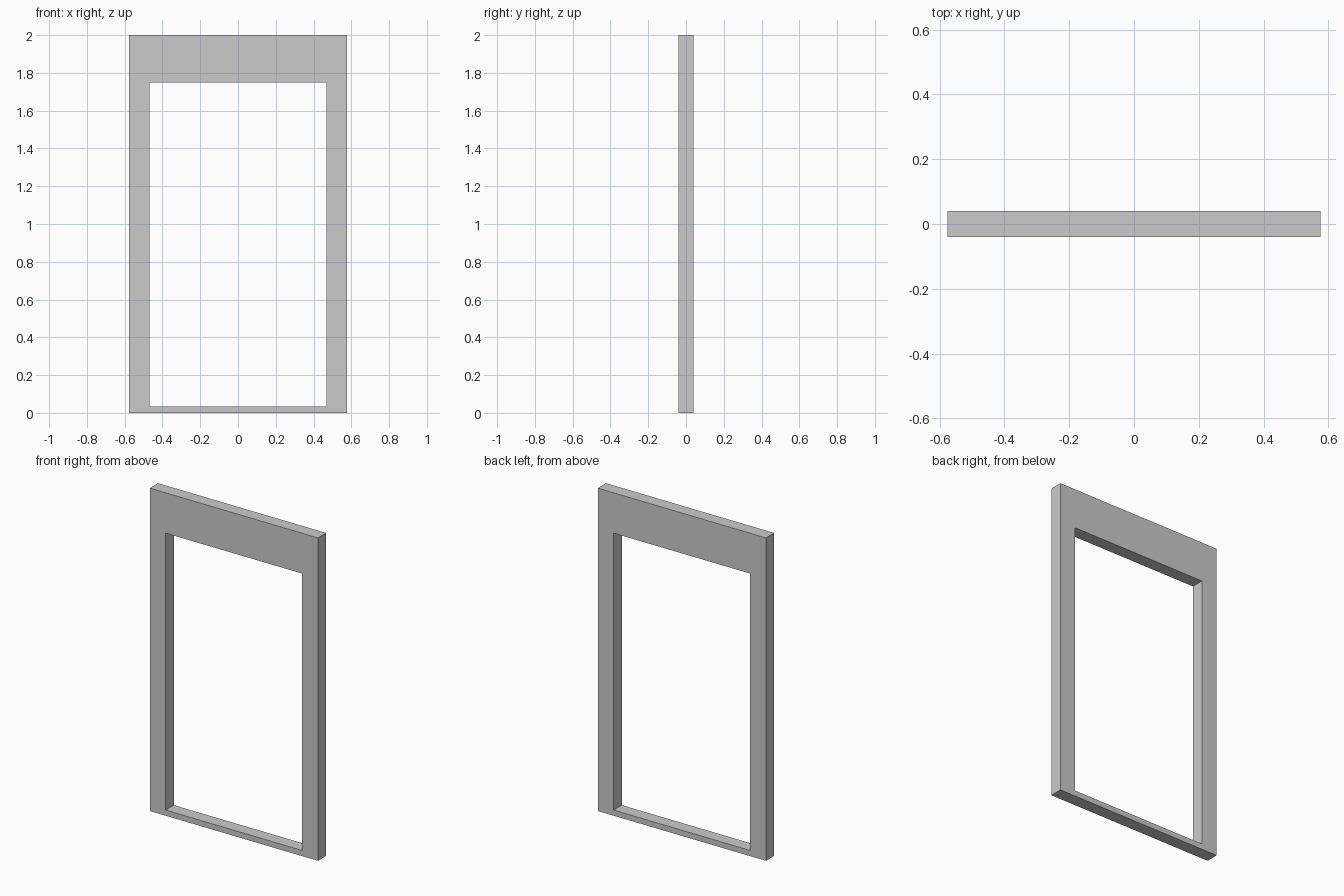
import bpy
import bmesh

if "Cube" in bpy.data.objects:
    bpy.data.objects.remove(bpy.data.objects["Cube"])

HALF_DEPTH = 0.04


def rectangle(half_width, bottom, top):
    return [(-half_width, bottom), (half_width, bottom),
            (half_width, top), (-half_width, top)]


# Front profile: outer border and the opening (deep header, thin sill)
outer = rectangle(0.576, 0.0, 2.0)
inner = rectangle(0.468, 0.035, 1.75)

bm = bmesh.new()
out_v = [bm.verts.new((x, -HALF_DEPTH, z)) for x, z in outer]
in_v = [bm.verts.new((x, -HALF_DEPTH, z)) for x, z in inner]

# Front face ring
ring = []
for i in range(4):
    j = (i + 1) % 4
    ring.append(bm.faces.new((out_v[i], out_v[j], in_v[j], in_v[i])))

# Thickness, keeping the front ring as the closed front side
result = bmesh.ops.extrude_face_region(bm, geom=ring, use_keep_orig=True)
back = [g for g in result["geom"] if isinstance(g, bmesh.types.BMVert)]
bmesh.ops.translate(bm, verts=back, vec=(0, 2 * HALF_DEPTH, 0))
bmesh.ops.recalc_face_normals(bm, faces=bm.faces)

mesh = bpy.data.meshes.new("door_frame")
bm.to_mesh(mesh)
bm.free()
frame = bpy.data.objects.new("door_frame", mesh)
bpy.context.collection.objects.link(frame)
